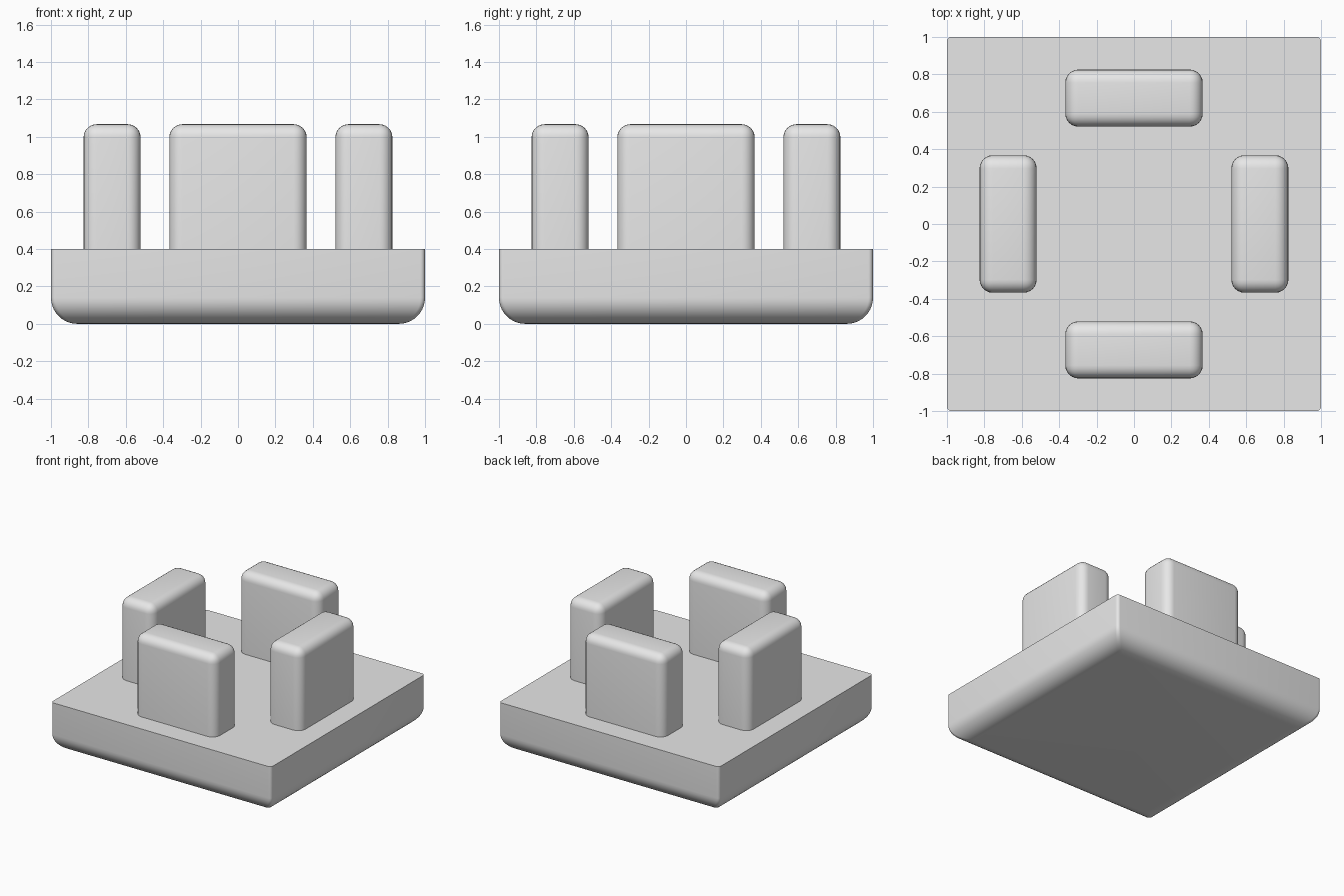
import bpy
import bmesh
import math
from mathutils import Vector

cube = bpy.data.objects.get("Cube")
if cube:
    bpy.data.objects.remove(cube, do_unlink=True)

# Single grey material
grey = bpy.data.materials.new("light_grey")
grey.use_nodes = True
colour = (0.8, 0.8, 0.8, 1)
grey.diffuse_color = colour
grey.node_tree.nodes["Principled BSDF"].inputs["Base Color"].default_value = colour


def finish(bm, name):
    bmesh.ops.recalc_face_normals(bm, faces=bm.faces)
    mesh = bpy.data.meshes.new(name)
    bm.to_mesh(mesh)
    bm.free()
    obj = bpy.data.objects.new(name, mesh)
    bpy.context.collection.objects.link(obj)
    mesh.materials.append(grey)
    bpy.ops.object.select_all(action="DESELECT")
    obj.select_set(True)
    bpy.context.view_layer.objects.active = obj
    bpy.ops.object.shade_smooth_by_angle(angle=math.radians(35))
    return obj


def rounded_square(bm, half, radius, z, steps=5):
    verts = []
    for corner in range(4):
        start = corner * math.pi / 2
        sx = 1 if corner in (0, 3) else -1
        sy = 1 if corner < 2 else -1
        for i in range(steps + 1):
            a = start + i / steps * math.pi / 2
            verts.append(bm.verts.new((sx * (half - radius) + radius * math.cos(a),
                                       sy * (half - radius) + radius * math.sin(a), z)))
    return verts


# Base slab: crisp top edge, large round along the bottom edge
HEIGHT, ROUND, CORNER, STEPS = 0.4, 0.14, 0.025, 10
bm = bmesh.new()
rings = [rounded_square(bm, 1, CORNER, HEIGHT)]
for i in range(STEPS + 1):
    a = i / STEPS * math.pi / 2
    rings.append(rounded_square(bm, 1 - ROUND * (1 - math.cos(a)), CORNER,
                                ROUND * (1 - math.sin(a))))
for upper, lower in zip(rings, rings[1:]):
    for i in range(len(upper)):
        j = (i + 1) % len(upper)
        bm.faces.new((upper[i], upper[j], lower[j], lower[i]))
bm.faces.new(rings[0])
bm.faces.new(rings[-1])
finish(bm, "base_slab")


# Upright blocks: rounded on every edge except where they meet the slab
def block(name, centre, size):
    bm = bmesh.new()
    bmesh.ops.create_cube(bm, size=1)
    for v in bm.verts:
        v.co = Vector(a * b for a, b in zip(v.co, size)) + Vector(centre)
    edges = [e for e in bm.edges if any(v.co.z > centre[2] for v in e.verts)]
    bmesh.ops.bevel(bm, geom=edges, offset=0.07, segments=6, profile=0.5,
                    affect="EDGES")
    finish(bm, name)


LONG, THICK, OUT = 0.735, 0.305, 0.673
BOTTOM, TOP = HEIGHT, 1.067
mid, tall = (BOTTOM + TOP) / 2, TOP - BOTTOM
for side, label in ((-1, "front"), (1, "back")):
    block(label + "_block", (0, side * OUT, mid), (LONG, THICK, tall))
for side, label in ((-1, "right"), (1, "left")):
    block(label + "_block", (side * OUT, 0, mid), (THICK, LONG, tall))
